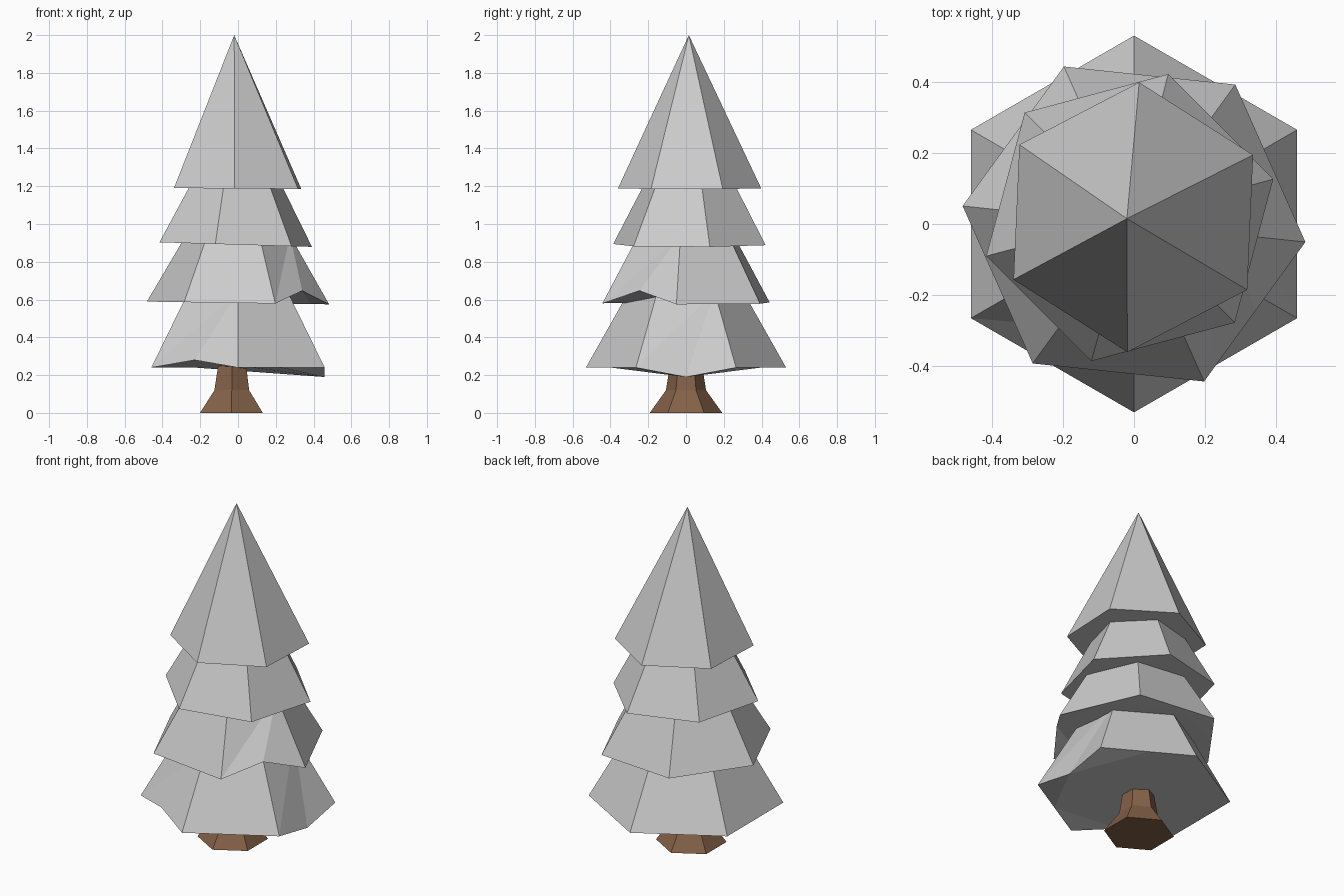
import bpy, bmesh, math
from mathutils import Vector

if "Cube" in bpy.data.objects:
    bpy.data.objects.remove(bpy.data.objects["Cube"])


def ring(bm, centre, r, angle, tilt=0.0):
    """Six corners around a centre; tilt is the change of z along x."""
    out = []
    for i in range(6):
        a = math.radians(angle + 60 * i)
        x, y = r * math.cos(a), r * math.sin(a)
        out.append(bm.verts.new((centre[0] + x, centre[1] + y, centre[2] + tilt * x)))
    return out


def finish(bm, name):
    bmesh.ops.recalc_face_normals(bm, faces=bm.faces)
    me = bpy.data.meshes.new(name)
    bm.to_mesh(me)
    bm.free()
    ob = bpy.data.objects.new(name, me)
    bpy.context.collection.objects.link(ob)
    return ob


def tier(name, base, r, angle, tilt, top, r_top, bumps):
    """Skirt of branches; bumps maps an edge number to its middle's z shift."""
    bm = bmesh.new()
    low = ring(bm, base, r, angle, tilt)
    mid = []
    for i in range(6):
        p = (low[i].co + low[(i + 1) % 6].co) / 2
        mid.append(bm.verts.new(p + Vector((0, 0, bumps.get(i, 0)))))
    # Sides run up to a point or to a smaller hexagon
    if r_top:
        high = ring(bm, top, r_top, angle)
        bm.faces.new(high)
    else:
        high = [bm.verts.new(top)] * 6
    for i in range(6):
        j = (i + 1) % 6
        uppers = [high[j], high[i]] if r_top else [high[0]]
        if i in bumps:
            bm.faces.new([low[i], mid[i]] + uppers[:1])
            bm.faces.new([mid[i], low[j], uppers[0]])
            if r_top:
                bm.faces.new([low[i], high[j], high[i]])
        else:
            bm.faces.new([low[i], mid[i], low[j]] + uppers)
        # Underside corner
        bm.faces.new([mid[i], low[j], mid[j]])
    bm.faces.new(mid)
    return finish(bm, name)


# Branch tiers, bottom to top
tier("branches_bottom", (0, 0, 0.24), 0.53, 30, 0, (0, 0, 0.64), 0.304,
     {3: 0.04, 5: -0.05})
tier("branches_lower", (0, 0, 0.582), 0.485, 54, -0.015, (0, 0, 0.94), 0.277,
     {4: 0.07})
tier("branches_upper", (-0.012, 0.018, 0.891), 0.418, 15, -0.03,
     (-0.01, 0.018, 1.24), 0.232, {})
tier("branches_top", (-0.002, 0.019, 1.188), 0.38, 27.5, -0.007,
     (-0.02, 0.015, 2.0), 0, {})

# Flared trunk
bm = bmesh.new()
rings = [ring(bm, (x, 0, z), r, 30) for x, z, r in
         [(-0.035, 0, 0.192), (-0.033, 0.12, 0.106), (-0.03, 0.32, 0.075)]]
for a, b in zip(rings, rings[1:]):
    for i in range(6):
        j = (i + 1) % 6
        bm.faces.new([a[i], a[j], b[j], b[i]])
bm.faces.new(rings[0])
bm.faces.new(rings[-1])
trunk = finish(bm, "trunk")
bark = bpy.data.materials.new("bark")
bark.diffuse_color = (0.23, 0.12, 0.065, 1)
bark.use_nodes = True
bark.node_tree.nodes["Principled BSDF"].inputs["Base Color"].default_value = bark.diffuse_color
trunk.data.materials.append(bark)
